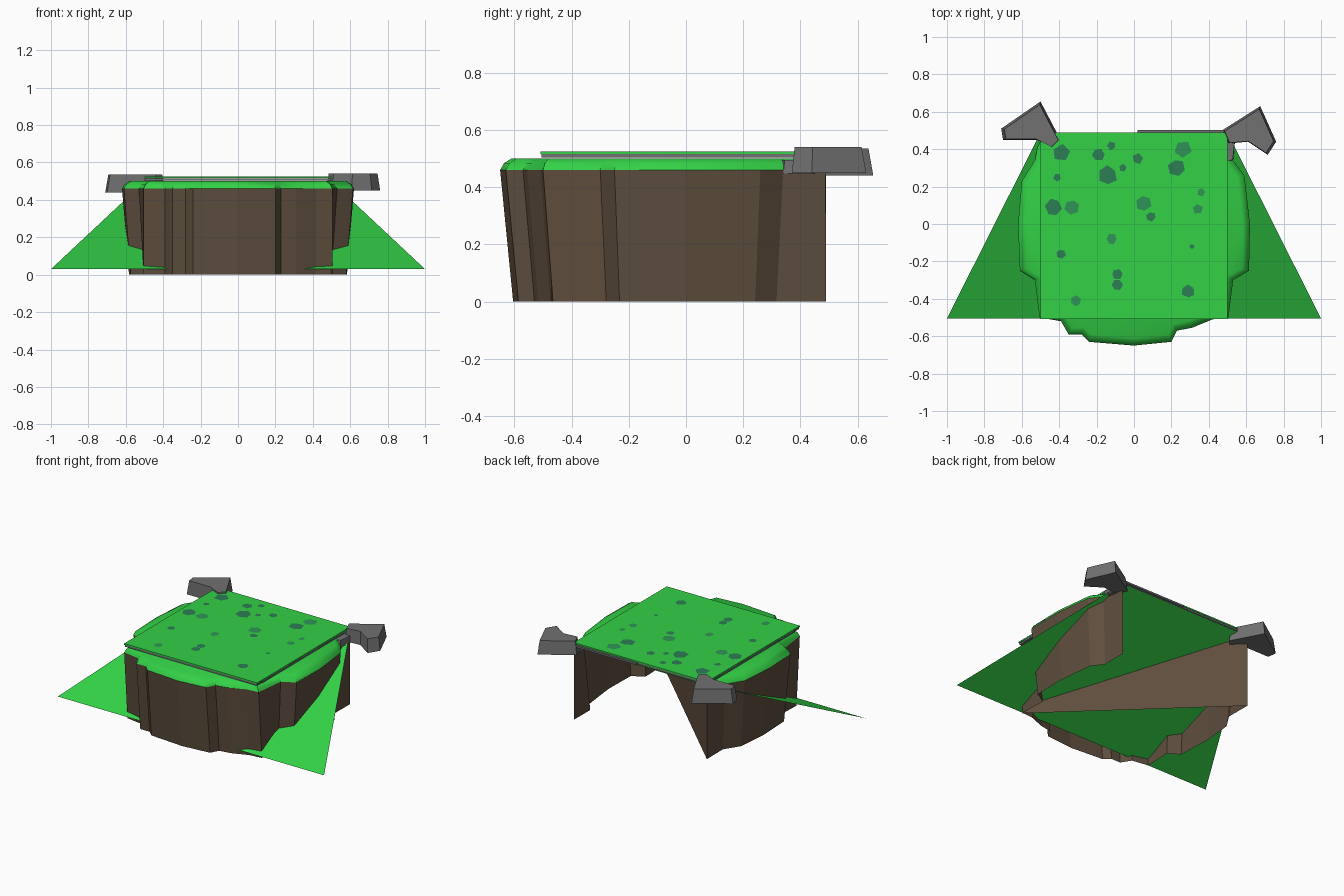
import bpy, math, random

if "Cube" in bpy.data.objects:
    bpy.data.objects.remove(bpy.data.objects["Cube"])
random.seed(4)

def mat(name, rgb):
    m = bpy.data.materials.new(name)
    m.diffuse_color = (*rgb, 1)
    m.use_nodes = True
    m.node_tree.nodes["Principled BSDF"].inputs["Base Color"].default_value = m.diffuse_color
    return m

GRASS = mat("grass green", (.033, .64, .062))
EARTH = mat("earth brown", (.112, .076, .048))
STONE = mat("stone grey", (.165, .165, .165))
MOSS = mat("dark moss", (.025, .21, .09))
LEAF = mat("light moss", (.028, .30, .095))

def make(name, verts, faces, mats, idx=None):
    me = bpy.data.meshes.new(name)
    me.from_pydata(verts, [], faces)
    for m in mats:
        me.materials.append(m)
    if idx:
        for p, i in zip(me.polygons, idx):
            p.material_index = i
    me.update()
    ob = bpy.data.objects.new(name, me)
    bpy.context.collection.objects.link(ob)
    return ob

def loft(name, rings, material):
    """Capped loft through counter-clockwise rings, bottom to top."""
    n = len(rings[0])
    verts = [v for r in rings for v in r]
    faces = [(k*n + i, k*n + (i+1) % n, (k+1)*n + (i+1) % n, (k+1)*n + i)
             for k in range(len(rings) - 1) for i in range(n)]
    faces += [tuple(reversed(range(n))), tuple(range((len(rings)-1)*n, len(rings)*n))]
    return make(name, verts, faces, [material])

# Cliff outline at its lip: from back right, round the front, to back left
lip = [(.5, .49), (.53, .34), (.59, .26), (.62, 0), (.615, -.25), (.53, -.30), (.505, -.50),
       (.42, -.51), (.31, -.555), (.23, -.57), (.20, -.63), (0, -.65), (-.24, -.63),
       (-.28, -.59), (-.35, -.59), (-.39, -.52), (-.505, -.50), (-.53, -.30),
       (-.61, -.25), (-.62, 0), (-.60, .23), (-.53, .34), (-.5, .49)]
n = len(lip)

def foot(p):
    x, y = p
    return (x * .94 if abs(x) > .515 else x, y * .93 if y < .45 else y, 0)

def inset(d, z):
    """Lip outline moved inwards by d."""
    ring = []
    for i, (x, y) in enumerate(lip):
        a, b = lip[max(i-1, 0)], lip[min(i+1, n-1)]
        dx, dy = b[0] - a[0], b[1] - a[1]
        l = math.hypot(dx, dy)
        ring.append((x + dy/l*d, min(y - dx/l*d, .488), z))
    return ring

# Earth wall, open at the back, with a grass rim rounding onto a grass cap
rings = [[foot(p) for p in lip], inset(0, .46), inset(.014, .484), inset(.04, .5)]
verts = [v for r in rings for v in r]
faces, idx = [], []
for k in range(3):
    for i in range(n - 1):
        faces.append((k*n + i, (k+1)*n + i, (k+1)*n + i + 1, k*n + i + 1))
        idx.append(1 if k == 0 else 0)
faces.append(tuple(reversed(range(3*n, 4*n))))
idx.append(0)
cliff = make("cliff", verts, faces, [GRASS, EARTH], idx)

# Diagonal earth wall closing the hollow from back left to front right
make("inner_wall", [(-.5, .49, 0), (.5, -.47, 0), (.5, -.47, .46), (-.5, .49, .46)],
     [(0, 1, 2, 3)], [EARTH])

# Wide grass ramp running through the cliff
make("grass_ramp", [(-1, -.505, .03), (1, -.505, .03), (.5, .488, .498), (-.5, .488, .498)],
     [(0, 1, 2, 3)], [GRASS])

def slab(name, x0, x1, y0, y1, z0, z1, material=STONE):
    q = [(x0, y0), (x1, y0), (x1, y1), (x0, y1)]
    loft(name, [[(*p, z0) for p in q], [(*p, z1) for p in q]], material)

# Square grass top
slab("grass_top", -.5, .5, -.508, .49, .516, .525, GRASS)

# Thin stone edging under the top
slab("edging_front", -.495, .495, -.505, -.45, .503, .515)
slab("edging_back", .02, .48, .43, .503, .503, .515)
slab("edging_back_left", -.495, .02, .43, .488, .503, .515)
for s, nm in ((-1, "left"), (1, "right")):
    slab("edging_" + nm, min(s*.44, s*.5), max(s*.44, s*.5), -.45, .43, .503, .515)

# Corner rocks, wider at the foot
def rock(name, pts, z0, z1):
    cx = sum(p[0] for p in pts) / len(pts)
    cy = sum(p[1] for p in pts) / len(pts)
    top = [(cx + (x-cx)*.90, cy + (y-cy)*.90, z1) for x, y in pts]
    loft(name, [[(x, y, z0) for x, y in pts], top], STONE)

rock("rock_right", [(.47, .50), (.50, .43), (.61, .44), (.715, .37), (.76, .44), (.675, .63)],
     .45, .54)
rock("rock_left", [(-.71, .51), (-.70, .45), (-.52, .45), (-.43, .405), (-.39, .445), (-.50, .655)],
     .44, .535)
rock("rock_chip", [(.48, .46), (.50, .33), (.53, .34), (.54, .44)], .448, .495)

# Moss patches on the grass top: x, y, radius
patches = [(-.39, .38, .05), (-.41, .25, .022), (-.43, .09, .045), (-.33, .09, .042), (-.19, .37, .035),
           (-.12, .42, .025), (-.14, .26, .052), (-.06, .30, .022), (.02, .35, .032), (.26, .40, .048),
           (.23, .30, .048), (.05, .11, .042), (.09, .04, .025), (.34, .08, .028), (.36, .17, .022),
           (-.12, -.08, .03), (-.39, -.16, .026), (-.09, -.27, .03), (-.09, -.325, .03),
           (-.31, -.41, .028), (.29, -.36, .036), (.31, -.12, .014)]
light = {3, 11, 13, 14, 15, 19, 9}
for k, (x, y, r) in enumerate(patches):
    a0, sides = random.random() * 6, random.choice((5, 6))
    pts = [(x + r*random.uniform(.85, 1.1)*math.cos(a0 + math.tau*i/sides),
            y + r*random.uniform(.85, 1.1)*math.sin(a0 + math.tau*i/sides), .5275)
           for i in range(sides)]
    make("moss_patch_%d" % k, pts, [tuple(range(sides))], [LEAF if k in light else MOSS])

# Soft grass rim, crisp earth facets
bpy.context.view_layer.objects.active = cliff
cliff.select_set(True)
bpy.ops.object.shade_smooth_by_angle(angle=math.radians(40))
for p in cliff.data.polygons:
    p.use_smooth = p.material_index == 0
